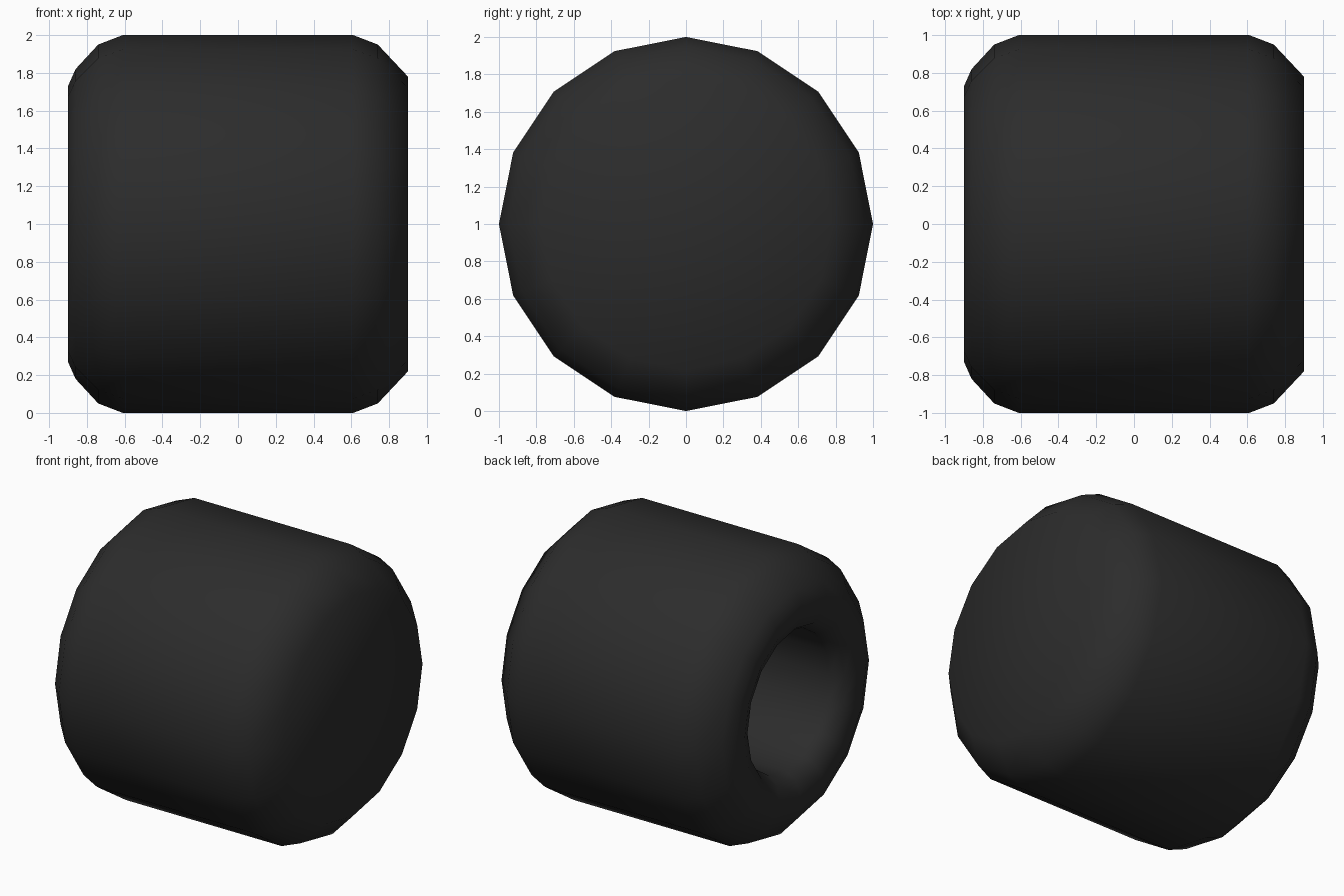
import bpy, bmesh
from math import cos, sin, tau

if "Cube" in bpy.data.objects:
    bpy.data.objects.remove(bpy.data.objects["Cube"])

SIDES = 16

# Cross-section (x, radius): capped right face, tread, rounded left lip, deep bore
profile = [
    (0.90, 0.0), (0.90, 0.78), (0.74, 0.95), (0.61, 1.0),
    (-0.61, 1.0), (-0.74, 0.95), (-0.86, 0.82), (-0.90, 0.73),
    (-0.90, 0.63), (-0.86, 0.54), (-0.78, 0.49),
    (0.61, 0.49), (0.61, 0.0),
]

# Wheel: lathe the profile round the x axis
bm = bmesh.new()
rings = []
for x, r in profile:
    if r == 0:
        rings.append([bm.verts.new((x, 0, 1))] * SIDES)
    else:
        rings.append([bm.verts.new((x, r * cos(tau * i / SIDES), 1 + r * sin(tau * i / SIDES)))
                      for i in range(SIDES)])
for a, b in zip(rings, rings[1:]):
    for i in range(SIDES):
        j = (i + 1) % SIDES
        corners = list(dict.fromkeys((a[i], a[j], b[j], b[i])))
        bm.faces.new(corners)
bmesh.ops.recalc_face_normals(bm, faces=bm.faces)
for f in bm.faces:
    f.smooth = True

mesh = bpy.data.meshes.new("wheel")
bm.to_mesh(mesh)
bm.free()
wheel = bpy.data.objects.new("wheel", mesh)
bpy.context.collection.objects.link(wheel)

# Black rubber
rubber = bpy.data.materials.new("black_rubber")
rubber.diffuse_color = (0.025, 0.025, 0.025, 1)
rubber.use_nodes = True
rubber.node_tree.nodes["Principled BSDF"].inputs["Base Color"].default_value = rubber.diffuse_color
mesh.materials.append(rubber)
